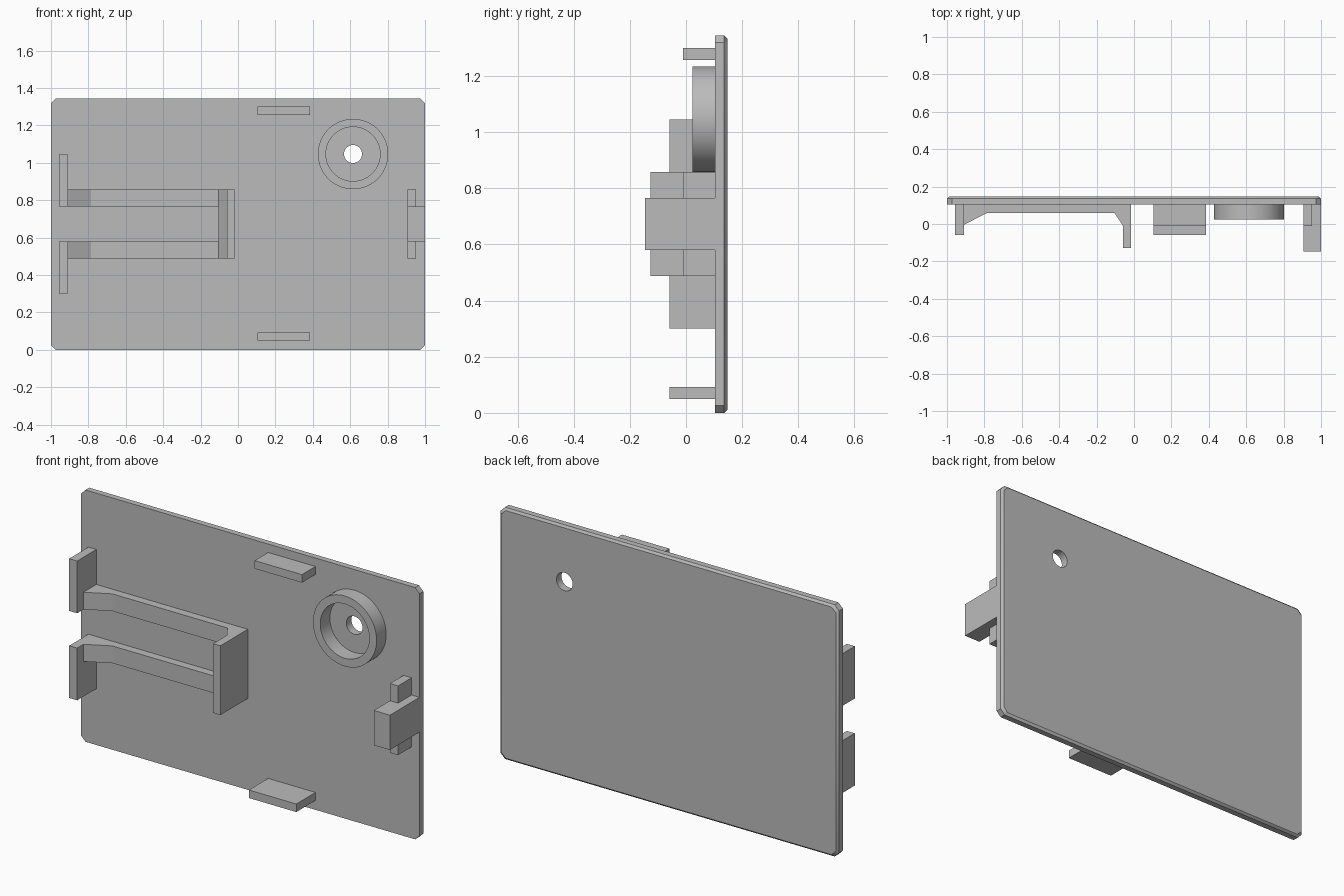
import bpy, bmesh, math
from mathutils import Vector

if "Cube" in bpy.data.objects:
    bpy.data.objects.remove(bpy.data.objects["Cube"])

grey = bpy.data.materials.new("plain grey")
grey.use_nodes = True
grey.diffuse_color = (0.5, 0.5, 0.5, 1)
grey.node_tree.nodes["Principled BSDF"].inputs["Base Color"].default_value = (0.5, 0.5, 0.5, 1)

FRONT, BACK = 0.104, 0.147      # front and back of the plate
HEIGHT = 1.345
MID = HEIGHT / 2


def loft(name, loops, closed=False):
    """Skin a row of equal-sized loops; cap the ends or join them."""
    bm = bmesh.new()
    rows = [[bm.verts.new(p) for p in loop] for loop in loops]
    pairs = list(zip(rows, rows[1:]))
    if closed:
        pairs.append((rows[-1], rows[0]))
    else:
        bm.faces.new(rows[0])
        bm.faces.new(rows[-1])
    for a, b in pairs:
        for i in range(len(a)):
            j = (i + 1) % len(a)
            bm.faces.new((a[i], a[j], b[j], b[i]))
    bmesh.ops.recalc_face_normals(bm, faces=bm.faces)
    mesh = bpy.data.meshes.new(name)
    bm.to_mesh(mesh)
    bm.free()
    mesh.materials.append(grey)
    obj = bpy.data.objects.new(name, mesh)
    bpy.context.collection.objects.link(obj)
    return obj


def prism(name, outline, z0, z1):
    """Extrude an x-y outline between two heights."""
    return loft(name, [[(x, y, z) for x, y in outline] for z in (z0, z1)])


def box(name, x0, x1, y0, z0, z1):
    """A block standing on the front of the plate."""
    return prism(name, [(x0, y0), (x1, y0), (x1, FRONT), (x0, FRONT)], z0, z1)


def circle(centre, radius, y, sides=64):
    return [(centre[0] + radius * math.cos(i * math.tau / sides), y,
             centre[1] + radius * math.sin(i * math.tau / sides)) for i in range(sides)]


def plate_loop(inset, y, cut=0.026):
    """Rectangle with clipped corners."""
    w, h = 1 - inset, MID - inset
    pts = []
    for sx, sz in ((1, 1), (-1, 1), (-1, -1), (1, -1)):
        pair = [(sx * w, y, MID + sz * (h - cut)), (sx * (w - cut), y, MID + sz * h)]
        pts += pair if sx * sz > 0 else pair[::-1]
    return pts


# Cover plate with chamfered back edge and a through hole
ring_centre = (0.615, 1.047)
plate = loft("cover_plate", [plate_loop(0, FRONT), plate_loop(0, BACK - 0.011),
                             plate_loop(0.011, BACK)])
cutter = loft("hole_cutter", [circle(ring_centre, 0.048, FRONT - 0.1),
                              circle(ring_centre, 0.048, BACK + 0.1)])
cut = plate.modifiers.new("hole", "BOOLEAN")
cut.operation = "DIFFERENCE"
cut.solver = "EXACT"
cut.object = cutter
bpy.context.view_layer.objects.active = plate
bpy.ops.object.modifier_apply(modifier=cut.name)
bpy.data.objects.remove(cutter)

# Raised round collar about the hole
collar = loft("round_collar", [circle(ring_centre, r, y) for r, y in
              ((0.188, FRONT), (0.188, 0.023), (0.145, 0.023), (0.145, FRONT))], closed=True)

# Edge tabs
box("top_tab", 0.105, 0.385, -0.01, 1.257, 1.3)
box("bottom_tab", 0.105, 0.385, -0.058, 0.05, 0.093)

# Side walls and rails, mirrored about the middle height
rail = [(-0.91, -0.005), (-0.785, 0.06), (-0.1, 0.06), (-0.1, FRONT), (-0.91, FRONT)]
for side, sign in (("upper", 1), ("lower", -1)):
    def z(offset):
        return MID + sign * offset
    box(side + "_side_wall", -0.957, -0.91, -0.058, z(0.093), z(0.372))
    prism(side + "_rail", rail, z(0.093), z(0.185))

# End wall with its sloped foot
prism("end_wall", [(-0.105, FRONT), (-0.105, 0.06), (-0.058, -0.01), (-0.058, -0.127),
                   (-0.015, -0.127), (-0.015, FRONT)], MID - 0.185, MID + 0.185)

# Catch block and its rib
box("catch_block", 0.905, 1.0, -0.146, MID - 0.093, MID + 0.093)
box("catch_rib", 0.905, 0.953, -0.01, MID - 0.185, MID + 0.185)

# Smooth round surfaces, keep edges sharp
for obj in (plate, collar):
    bpy.ops.object.select_all(action="DESELECT")
    obj.select_set(True)
    bpy.context.view_layer.objects.active = obj
    bpy.ops.object.shade_smooth_by_angle(angle=math.radians(30))
